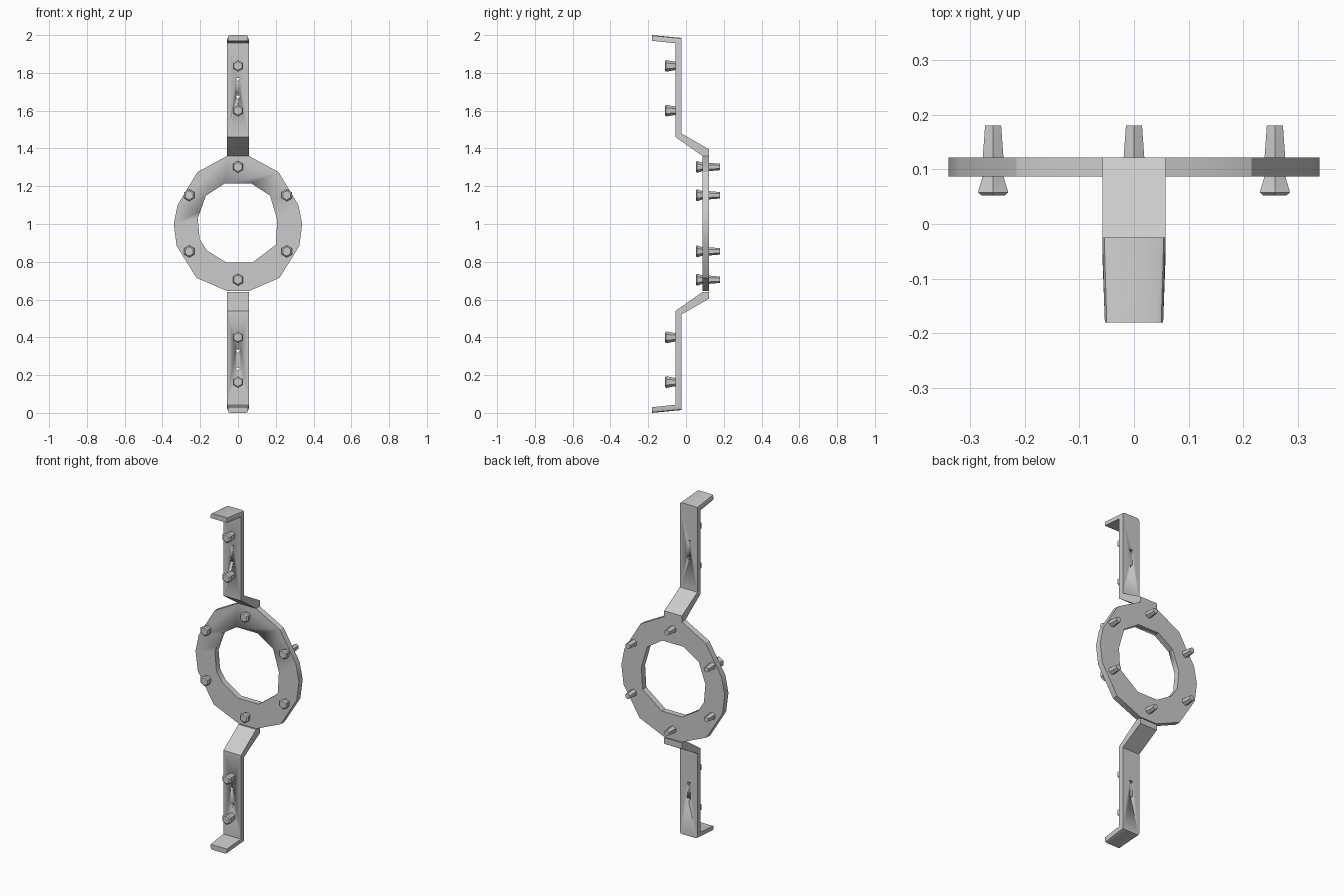
import bpy, bmesh, math
from mathutils import Vector

if "Cube" in bpy.data.objects:
    bpy.data.objects.remove(bpy.data.objects["Cube"])


def finish(bm, name, angle=30):
    bmesh.ops.recalc_face_normals(bm, faces=bm.faces)
    me = bpy.data.meshes.new(name)
    bm.to_mesh(me)
    bm.free()
    ob = bpy.data.objects.new(name, me)
    bpy.context.collection.objects.link(ob)
    bpy.ops.object.select_all(action='DESELECT')
    ob.select_set(True)
    bpy.context.view_layer.objects.active = ob
    bpy.ops.object.shade_smooth_by_angle(angle=math.radians(angle))
    return ob


def prism(points, offset):
    """Extrude a closed 3D polygon along an offset."""
    bm = bmesh.new()
    face = bm.faces.new([bm.verts.new(p) for p in points])
    ext = bmesh.ops.extrude_face_region(bm, geom=[face], use_keep_orig=True)
    bmesh.ops.translate(bm, vec=offset,
                        verts=[g for g in ext['geom'] if isinstance(g, bmesh.types.BMVert)])
    return bm


def cut(ob, cutter):
    mod = ob.modifiers.new("cut", 'BOOLEAN')
    mod.operation = 'DIFFERENCE'
    mod.solver = 'EXACT'
    mod.object = cutter
    bpy.context.view_layer.objects.active = ob
    bpy.ops.object.modifier_apply(modifier=mod.name)
    bpy.data.objects.remove(cutter)


def peg(name, x, z, rings, sides=6):
    """Faceted peg along y from (y, radius) rings."""
    bm = bmesh.new()
    loops = []
    for y, r in rings:
        loops.append([bm.verts.new((x + r * math.sin(math.tau * i / sides), y,
                                    z + r * math.cos(math.tau * i / sides)))
                      for i in range(sides)])
    for a, b in zip(loops, loops[1:]):
        for i in range(sides):
            j = (i + 1) % sides
            bm.faces.new((a[i], a[j], b[j], b[i]))
    bm.faces.new(loops[0])
    bm.faces.new(loops[-1])
    return finish(bm, name)


# Central ring with a faceted bore
half = [(0.058, 1.36), (0.215, 1.275), (0.32, 1.10), (0.34, 1.0),
        (0.325, 0.885), (0.22, 0.715), (0.058, 0.645)]
outline = half + [(-x, z) for x, z in reversed(half)]
bore = [(-0.213, 1.03), (-0.17, 1.15), (-0.07, 1.215), (0.07, 1.215), (0.17, 1.15),
        (0.208, 1.02), (0.2, 0.89), (0.075, 0.795), (-0.06, 0.795), (-0.165, 0.86),
        (-0.203, 0.92)]
ring = finish(prism([(x, 0.087, z) for x, z in outline], Vector((0, 0.035, 0))), "ring")
cut(ring, finish(prism([(x, 0.0, z) for x, z in bore], Vector((0, 0.3, 0))), "bore_cutter"))

# Cranked arms with a forward lip, pierced by small triangular holes
profile = [(-0.18, 2.0), (-0.025, 1.985), (-0.025, 1.48), (0.122, 1.395), (0.122, 1.36),
           (0.087, 1.36), (-0.055, 1.46), (-0.055, 1.957), (-0.18, 1.97)]
for name, sign in (("upper", 1), ("lower", -1)):
    bm = prism([(-0.058, y, 1 + sign * (z - 1)) for y, z in profile], Vector((0.116, 0, 0)))
    for v in bm.verts:
        if v.co.y < -0.15:
            v.co.x *= 0.92
    edges = [e for e in bm.edges
             if all(abs(v.co.z - 1) > 0.98 for v in e.verts)
             and abs(e.verts[0].co.y - e.verts[1].co.y) > 0.1]
    bmesh.ops.bevel(bm, geom=edges, offset=0.012, segments=2, profile=0.5, affect='EDGES')
    arm = finish(bm, name + "_arm")
    for h in (0.767, 0.672):
        tri = [(0.014 * math.sin(math.tau * k / 3), -0.1,
                1 + sign * h - 0.014 * math.cos(math.tau * k / 3)) for k in range(3)]
        cut(arm, finish(prism(tri, Vector((0, 0.15, 0))), "hole_cutter"))
    # Short studs on the arm face
    for i, h in enumerate((0.837, 0.6)):
        peg(f"{name}_arm_stud_{i + 1}", 0, 1 + sign * h,
            [(-0.112, 0.023), (-0.106, 0.031), (-0.05, 0.021)])

# Pegs passing through the ring, flared heads at the front
spots = [(0, 1.302), (0.258, 1.152), (0.258, 0.855), (0, 0.705), (-0.258, 0.855), (-0.258, 1.152)]
for i, (x, z) in enumerate(spots):
    peg(f"ring_peg_{i + 1}", x, z,
        [(0.052, 0.024), (0.058, 0.032), (0.09, 0.021), (0.12, 0.022), (0.18, 0.017)])
